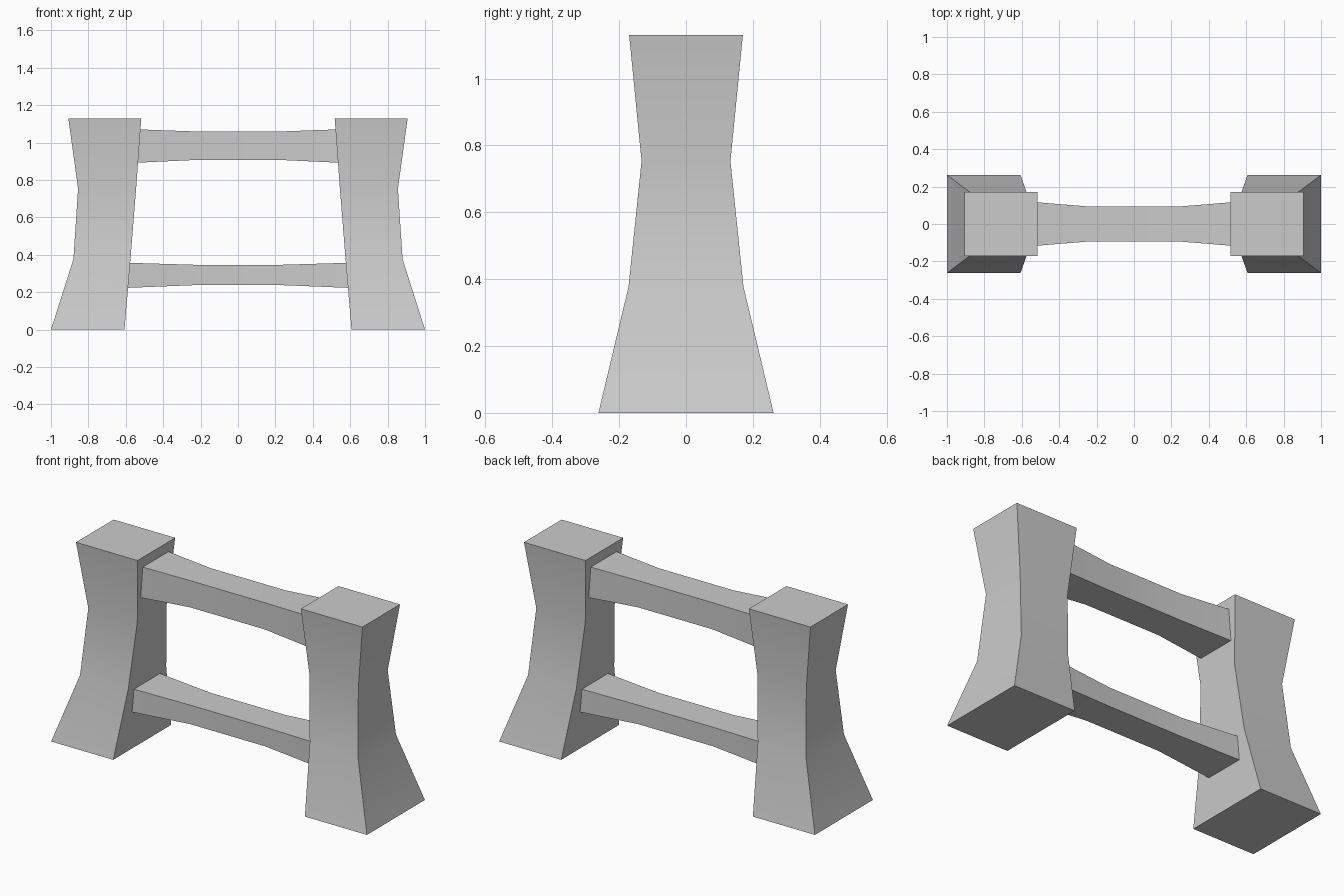
import bpy, bmesh
from math import radians

if "Cube" in bpy.data.objects:
    bpy.data.objects.remove(bpy.data.objects["Cube"])


def loft(name, rings):
    """Closed solid skinned through a list of four-corner rings."""
    bm = bmesh.new()
    loops = [[bm.verts.new(p) for p in ring] for ring in rings]
    for a, b in zip(loops, loops[1:]):
        for i in range(4):
            j = (i + 1) % 4
            bm.faces.new((a[i], a[j], b[j], b[i]))
    bm.faces.new(loops[0][::-1])
    bm.faces.new(loops[-1])
    bmesh.ops.recalc_face_normals(bm, faces=bm.faces[:])
    mesh = bpy.data.meshes.new(name)
    bm.to_mesh(mesh)
    bm.free()
    ob = bpy.data.objects.new(name, mesh)
    bpy.context.collection.objects.link(ob)
    bpy.ops.object.select_all(action='DESELECT')
    ob.select_set(True)
    bpy.context.view_layer.objects.active = ob
    bpy.ops.object.shade_smooth_by_angle(angle=radians(30))
    return ob


# Waisted posts: z, inner x, outer x, half depth
POST = [(0, 0.607, 1.0, 0.262), (0.377, 0.575, 0.88, 0.172),
        (0.753, 0.545, 0.855, 0.133), (1.13, 0.517, 0.907, 0.17)]
for name, s in (("left_post", -1), ("right_post", 1)):
    loft(name, [[(s * a, -d, z), (s * b, -d, z), (s * b, d, z), (s * a, d, z)]
                for z, a, b, d in POST])


# Crossbars flaring towards the posts: (bottom z, top z, half depth)
def crossbar(name, end, middle):
    stations = [(-0.705, end), (-0.235, middle), (0.235, middle), (0.705, end)]
    loft(name, [[(x, -d, lo), (x, d, lo), (x, d, hi), (x, -d, hi)]
                for x, (lo, hi, d) in stations])


crossbar("upper_crossbar", (0.885, 1.077, 0.131), (0.907, 1.06, 0.093))
crossbar("lower_crossbar", (0.219, 0.361, 0.127), (0.238, 0.347, 0.092))
